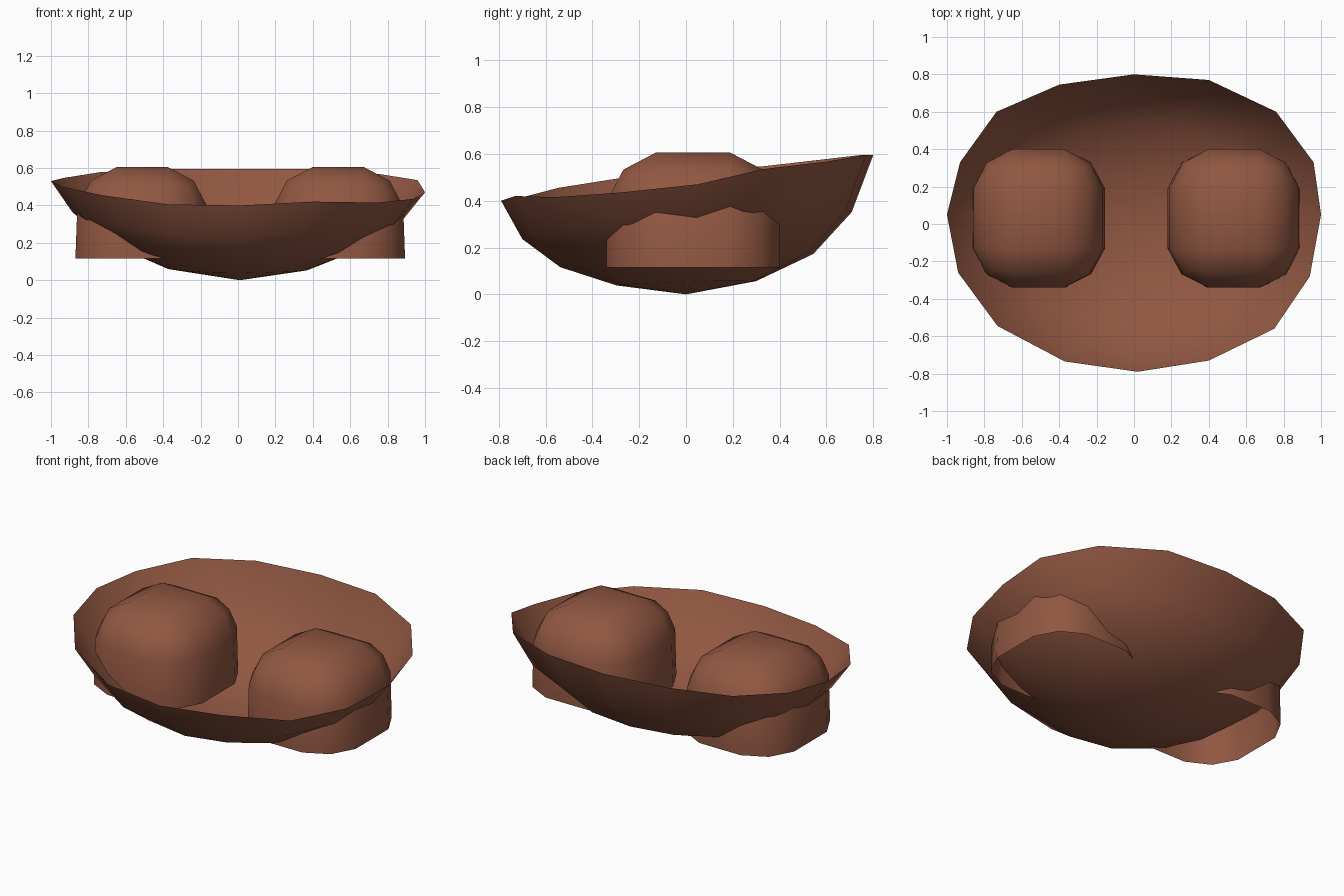
import bpy
import bmesh

if "Cube" in bpy.data.objects:
    bpy.data.objects.remove(bpy.data.objects["Cube"])

brown = bpy.data.materials.new("warm brown")
brown.diffuse_color = (0.285, 0.096, 0.054, 1)
brown.use_nodes = True
brown.node_tree.nodes["Principled BSDF"].inputs["Base Color"].default_value = brown.diffuse_color


def finish(bm, name, angle):
    mesh = bpy.data.meshes.new(name)
    bm.to_mesh(mesh)
    bm.free()
    mesh.materials.append(brown)
    obj = bpy.data.objects.new(name, mesh)
    bpy.context.collection.objects.link(obj)
    bpy.ops.object.select_all(action='DESELECT')
    obj.select_set(True)
    bpy.context.view_layer.objects.active = obj
    bpy.ops.object.shade_smooth_by_angle(angle=angle)
    return obj


# Shallow open dish: uneven tilted rim, shrinking rings down to a pole
rim = [(0, .80, .595), (.40, .77, .595), (.76, .60, .567), (.96, .33, .535),
       (1, .05, .47), (.94, -.28, .435), (.75, -.56, .415), (.40, -.73, .42),
       (.02, -.79, .40), (-.37, -.735, .405), (-.73, -.545, .455), (-.94, -.26, .50),
       (-1, .05, .53), (-.93, .33, .547), (-.735, .60, .578), (-.40, .745, .595)]
# radial factor, height factor, extra height toward the sides
levels = [(1, 1, 0), (.885, .59, .05), (.68, .29, .04), (.375, .095, .01)]

bm = bmesh.new()
rings = [[bm.verts.new((x * s, y * s, z * h + lift * x * x)) for x, y, z in rim]
         for s, h, lift in levels]
pole = bm.verts.new((.01, 0, 0))
n = len(rim)
for i in range(n):
    j = (i + 1) % n
    for upper, lower in zip(rings, rings[1:]):
        bm.faces.new((upper[i], upper[j], lower[j], lower[i]))
    bm.faces.new((rings[-1][i], rings[-1][j], pole))
bmesh.ops.recalc_face_normals(bm, faces=bm.faces)
finish(bm, "dish", 1.0)


# Rounded block with an open bottom, slightly flared at the base
def rounded_cup(name, cx, cy):
    base, top = .115, .605
    bm = bmesh.new()
    bmesh.ops.create_cube(bm, size=1)
    for v in bm.verts:
        v.co.x *= .694
        v.co.y *= .74
        v.co.z = base if v.co.z < 0 else top
    edges = [e for e in bm.edges if max(v.co.z for v in e.verts) > base + .01]
    bmesh.ops.bevel(bm, geom=edges, offset=.21, offset_type='OFFSET',
                    segments=2, profile=.43, affect='EDGES')
    bottom = [f for f in bm.faces if all(v.co.z < base + .001 for v in f.verts)]
    bmesh.ops.delete(bm, geom=bottom, context='FACES')
    for v in bm.verts:
        if v.co.z < base + .001:
            v.co.x *= 1.03
        v.co.x += cx
        v.co.y += cy
    bmesh.ops.recalc_face_normals(bm, faces=bm.faces)
    finish(bm, name, 1.0)


rounded_cup("left_cup", -.512, .03)
rounded_cup("right_cup", .536, .03)
